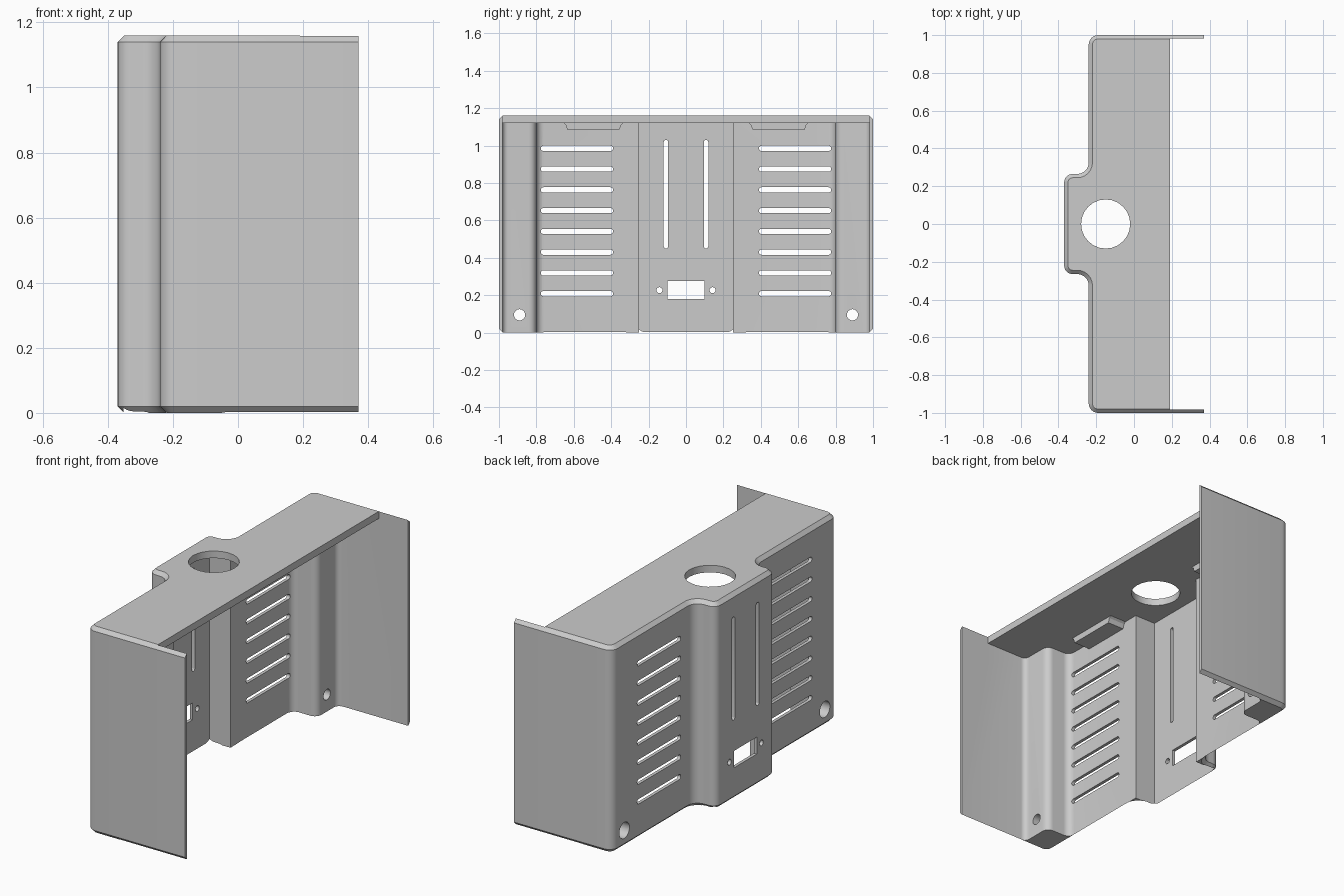
import bpy, bmesh, math
from mathutils import Vector

cube = bpy.data.objects.get("Cube")
if cube:
    bpy.data.objects.remove(cube, do_unlink=True)

grey = bpy.data.materials.new("light grey")
grey.use_nodes = True
grey.diffuse_color = (0.6, 0.6, 0.6, 1)
grey.node_tree.nodes["Principled BSDF"].inputs["Base Color"].default_value = (0.6, 0.6, 0.6, 1)

HEIGHT, FRONT, CHAMFER = 1.16, 0.37, 0.02
INNER_Y, PLATE_Z = 0.982, 1.12


def rounded(corners, steps=6):
    """Closed outline from (a, b, radius) corners, each replaced by an arc."""
    out = []
    for i, (a, b, r) in enumerate(corners):
        p = Vector((a, b))
        if r == 0:
            out.append(p)
            continue
        u = (Vector(corners[i - 1][:2]) - p).normalized()
        v = (Vector(corners[(i + 1) % len(corners)][:2]) - p).normalized()
        centre = p + (u + v) * r          # right-angled corners
        for k in range(steps + 1):
            t = math.pi / 2 * k / steps
            out.append(centre - v * r * math.cos(t) - u * r * math.sin(t))
    return out


def mirrored(half):
    return half + [(a, -b, r) for a, b, r in reversed(half)]


def inset(pts, d):
    """Mitred inward offset of an anticlockwise outline, open front kept flush."""
    out = []
    for i, p in enumerate(pts):
        u = (p - pts[i - 1]).normalized()
        v = (pts[(i + 1) % len(pts)] - p).normalized()
        n1, n2 = Vector((-u.y, u.x)), Vector((-v.y, v.x))
        q = p + (n1 + n2) * d / (1 + n1.dot(n2))
        if abs(p.x - FRONT) < 1e-5:
            q.x = FRONT
        out.append(q)
    return out


def loft(bm, rings):
    """Skin between equal rings of 3D points and cap both ends."""
    loops = [[bm.verts.new(p) for p in ring] for ring in rings]
    for lo, hi in zip(loops, loops[1:]):
        for i in range(len(lo)):
            bm.faces.new((lo[i - 1], lo[i], hi[i], hi[i - 1]))
    bm.faces.new(loops[0][::-1])
    bm.faces.new(loops[-1])


def prism(bm, pts, axis, lo, hi):
    if axis == "x":
        loft(bm, [[(h, p[0], p[1]) for p in pts] for h in (lo, hi)])
    else:
        loft(bm, [[(p[0], p[1], h) for p in pts] for h in (lo, hi)])


def circle(a, b, r, n=24):
    return [(a + r * math.cos(2 * math.pi * k / n), b + r * math.sin(2 * math.pi * k / n))
            for k in range(n)]


def rect(a0, b0, a1, b1, r=0.0):
    return rounded([(a0, b0, r), (a1, b0, r), (a1, b1, r), (a0, b1, r)], 4)


def finish(name, bm):
    bmesh.ops.recalc_face_normals(bm, faces=bm.faces)
    mesh = bpy.data.meshes.new(name)
    bm.to_mesh(mesh)
    bm.free()
    mesh.materials.append(grey)
    ob = bpy.data.objects.new(name, mesh)
    bpy.context.collection.objects.link(ob)
    return ob


# Chamfered outer block with a central bulge
outline = rounded(mirrored([(FRONT, 1, 0), (-0.24, 1, 0.05),
                            (-0.24, 0.265, 0.06), (-FRONT, 0.265, 0.045)]))
small = inset(outline, CHAMFER)
bm = bmesh.new()
loft(bm, [[(p.x, p.y, z) for p in ring] for ring, z in (
    (small, 0), (outline, CHAMFER), (outline, HEIGHT - CHAMFER), (small, HEIGHT))])
shell = finish("cover_shell", bm)

# Cavity, leaving solid corner bosses
bm = bmesh.new()
prism(bm, rounded(mirrored([(0.6, INNER_Y, 0), (-0.07, INNER_Y, 0.03), (-0.07, 0.8, 0.04),
                            (-0.222, 0.8, 0.04), (-0.222, 0.25, 0), (-0.352, 0.25, 0)])),
      "z", -0.2, PLATE_Z)
cavity = finish("cavity_cutter", bm)

# Top plate edge, round top opening and counterbores
bm = bmesh.new()
prism(bm, rect(0.19, -INNER_Y, 0.6, INNER_Y), "z", 1.0, 1.4)
prism(bm, circle(-0.15, 0, 0.13), "z", 1.0, 1.4)
for s in (-1, 1):
    prism(bm, circle(s * 0.89, 0.095, 0.045), "x", -0.5, -0.12)
openings = finish("opening_cutter", bm)

# Vents, connector window and screw holes
bm = bmesh.new()
prism(bm, rect(-0.1, 0.18, 0.1, 0.275), "x", -0.5, 0)
for s in (-1, 1):
    prism(bm, circle(s * 0.89, 0.095, 0.03), "x", -0.5, 0)
    prism(bm, circle(s * 0.142, 0.227, 0.016, 16), "x", -0.5, 0)
    prism(bm, rect(s * 0.107 - 0.012, 0.45, s * 0.107 + 0.012, 1.03, 0.011), "x", -0.5, 0)
    for row in range(8):
        z = 0.208 + row * 0.111
        prism(bm, rect(s * 0.583 - 0.193, z - 0.014, s * 0.583 + 0.193, z + 0.014, 0.013),
              "x", -0.5, 0)
vents = finish("vent_cutter", bm)

bpy.context.view_layer.objects.active = shell
for cutter in (cavity, openings, vents):
    cutter.hide_render = True
    mod = shell.modifiers.new(cutter.name, "BOOLEAN")
    mod.operation = "DIFFERENCE"
    mod.solver = "EXACT"
    mod.object = cutter
    bpy.ops.object.modifier_apply(modifier=mod.name)
    bpy.data.objects.remove(cutter, do_unlink=True)

# Flared tabs under the top plate
tabs = []
for s, side in ((-1, "right"), (1, "left")):
    bm = bmesh.new()
    half = [(0.165, 1.125), (0.148, 1.11), (0.14, 1.085)]
    pts = [(s * 0.495 + a, z) for a, z in half] + [(s * 0.495 - a, z) for a, z in half[::-1]]
    prism(bm, pts, "x", -0.23, -0.12)
    tabs.append(finish(side + "_plate_tab", bm))

# Smooth the rounded corners, keep the folds crisp
bpy.ops.object.select_all(action="DESELECT")
for ob in [shell] + tabs:
    ob.select_set(True)
bpy.context.view_layer.objects.active = shell
bpy.ops.object.shade_smooth_by_angle(angle=math.radians(30))
